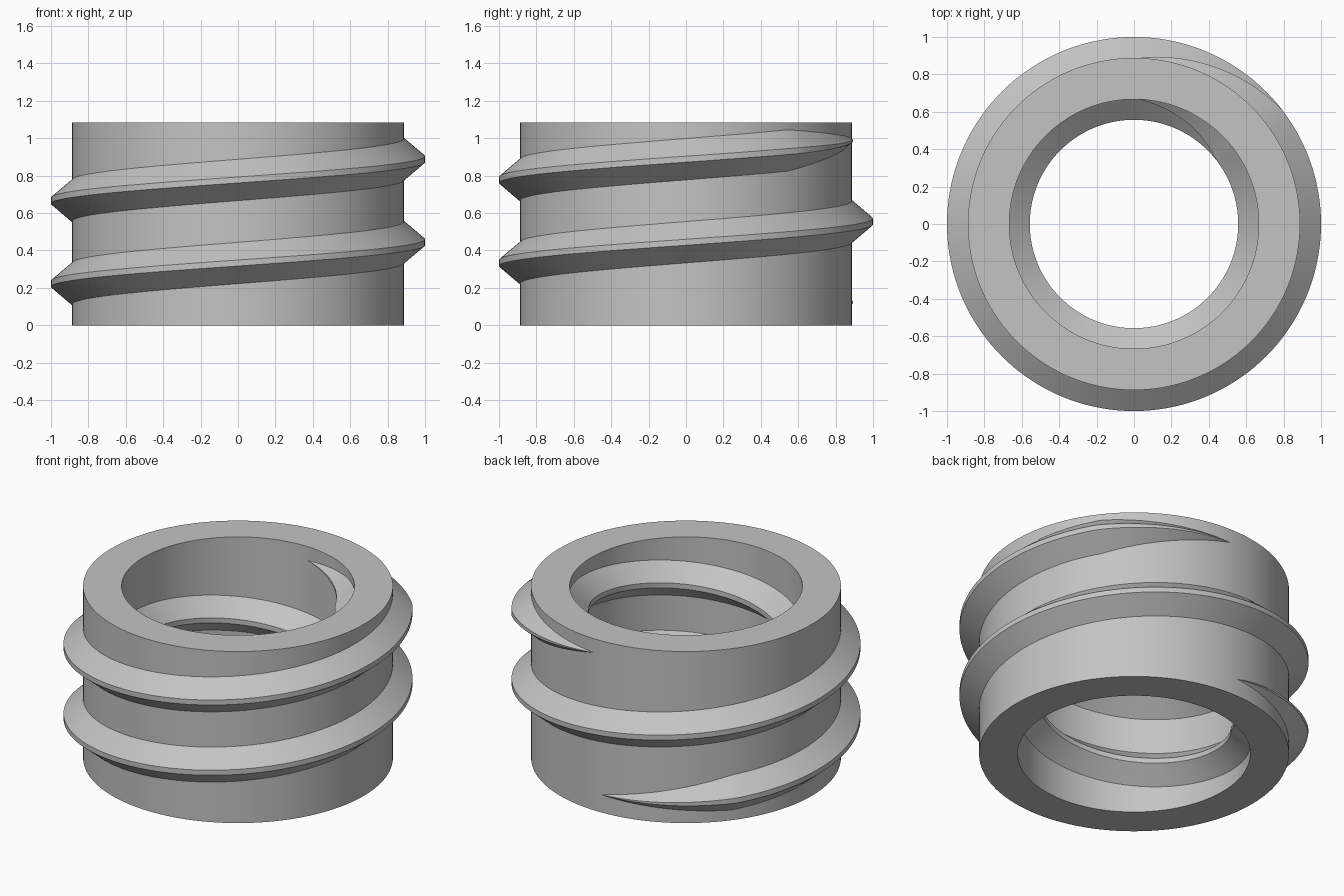
import bpy, bmesh, math

cube = bpy.data.objects.get("Cube")
if cube:
    bpy.data.objects.remove(cube, do_unlink=True)

HEIGHT, OUTER, INNER = 1.085, 0.888, 0.667
PITCH, TURNS, SEGMENTS = 0.444, 2, 144
TAPER = math.radians(52)
EMBED = 0.004

grey = bpy.data.materials.new("plain grey")
grey.use_nodes = True
grey.diffuse_color = (0.55, 0.55, 0.55, 1)
grey.node_tree.nodes["Principled BSDF"].inputs["Base Color"].default_value = grey.diffuse_color


def skin(name, sections, closed):
    """Join a row of matching closed cross-sections into one smooth solid."""
    bm = bmesh.new()
    rings = [[bm.verts.new(p) for p in s] for s in sections]
    pairs = list(zip(rings, rings[1:]))
    if closed:
        pairs.append((rings[-1], rings[0]))
    for a, b in pairs:
        for i in range(len(a)):
            j = (i + 1) % len(a)
            bm.faces.new((a[i], a[j], b[j], b[i]))
    bmesh.ops.remove_doubles(bm, verts=bm.verts, dist=1e-5)
    bmesh.ops.recalc_face_normals(bm, faces=bm.faces)
    mesh = bpy.data.meshes.new(name)
    bm.to_mesh(mesh)
    bm.free()
    mesh.materials.append(grey)
    obj = bpy.data.objects.new(name, mesh)
    bpy.context.collection.objects.link(obj)
    bpy.ops.object.select_all(action="DESELECT")
    bpy.context.view_layer.objects.active = obj
    obj.select_set(True)
    bpy.ops.object.shade_smooth_by_angle(angle=math.radians(30))


def place(profile, angle):
    return [(r * math.cos(angle), r * math.sin(angle), z) for r, z in profile]


def thread(name, wall, depth):
    """Helical ridge whose section shrinks to a point at both ends."""
    start, sweep = math.pi / 2, TURNS * math.tau
    root = wall - math.copysign(EMBED, depth)
    sections = []
    for i in range(TURNS * SEGMENTS + 1):
        turn = sweep * i / (TURNS * SEGMENTS)
        size = min(1, turn / TAPER, (sweep - turn) / TAPER)
        crest = root + (wall + depth - root) * size
        z = PITCH * (start + turn) / math.tau
        base, tip = 0.114 * size, 0.016 * size
        profile = [(root, z - base), (crest, z - tip), (crest, z + tip), (root, z + base)]
        sections.append(place(profile, start + turn))
    skin(name, sections, False)


# Plain sleeve
wall_profile = [(INNER, 0), (OUTER, 0), (OUTER, HEIGHT), (INNER, HEIGHT)]
skin("sleeve", [place(wall_profile, math.tau * i / SEGMENTS) for i in range(SEGMENTS)], True)

# Ridges outside and inside the sleeve
thread("outer_thread", OUTER, 1 - OUTER)
thread("inner_thread", INNER, -0.11)
